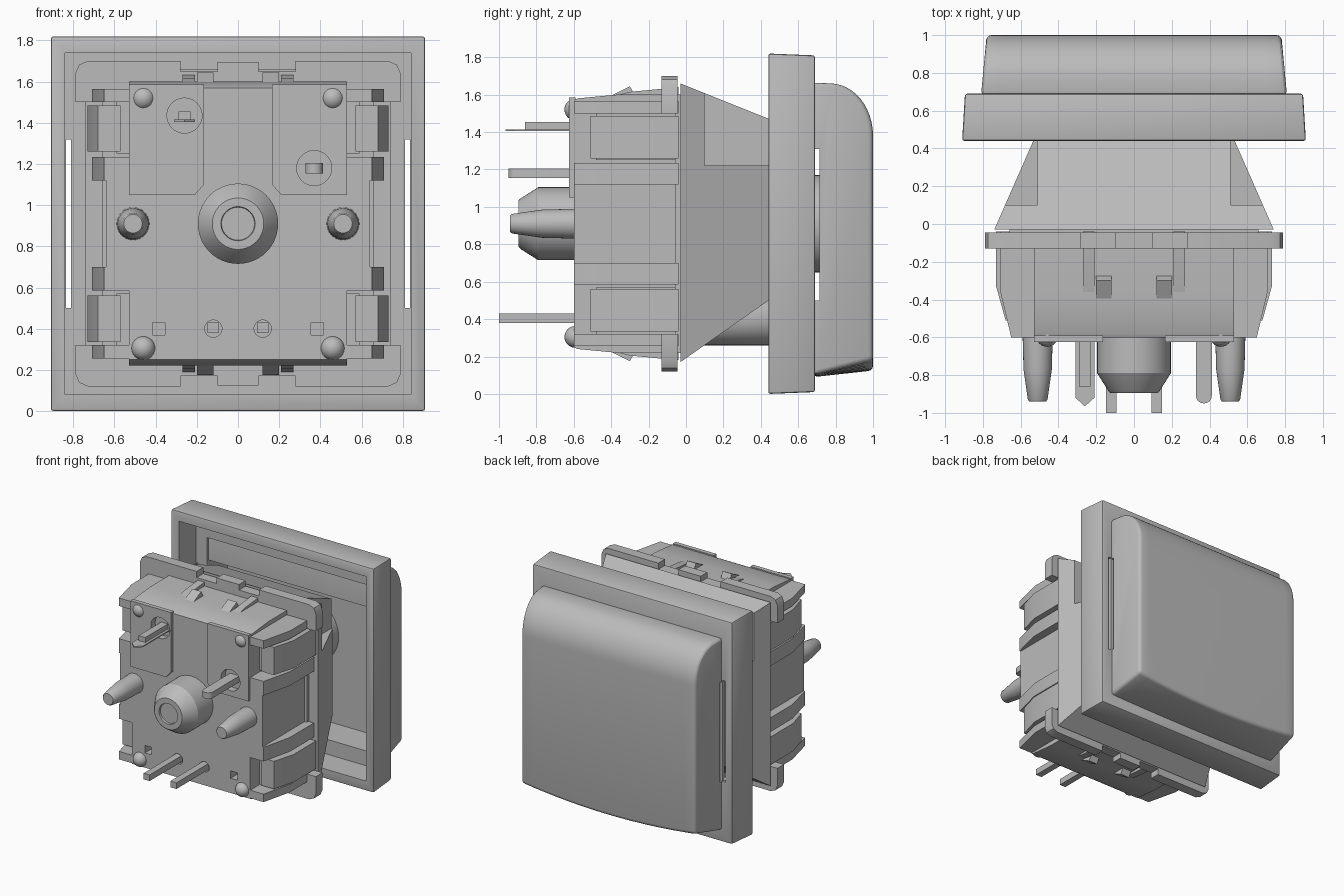
import bpy, bmesh, math

cube = bpy.data.objects.get("Cube")
if cube:
    bpy.data.objects.remove(cube, do_unlink=True)

grey = bpy.data.materials.new("plain_grey")
grey.use_nodes = True
grey.diffuse_color = (0.5, 0.5, 0.5, 1)
grey.node_tree.nodes["Principled BSDF"].inputs["Base Color"].default_value = (0.5, 0.5, 0.5, 1)

MID = 0.91  # height of the centre axis


def flip(z):
    return 2 * MID - z


def loft(name, rings):
    """Skin a list of equal-length closed rings and cap both ends."""
    bm = bmesh.new()
    rows = [[bm.verts.new(p) for p in ring] for ring in rings]
    n = len(rows[0])
    for a, b in zip(rows, rows[1:]):
        for i in range(n):
            bm.faces.new((a[i], a[(i + 1) % n], b[(i + 1) % n], b[i]))
    bm.faces.new(rows[0])
    bm.faces.new(rows[-1])
    bmesh.ops.recalc_face_normals(bm, faces=bm.faces)
    mesh = bpy.data.meshes.new(name)
    bm.to_mesh(mesh)
    bm.free()
    mesh.materials.append(grey)
    ob = bpy.data.objects.new(name, mesh)
    bpy.context.collection.objects.link(ob)
    return ob


def rect(y, x0, x1, z0, z1):
    return [(x0, y, z0), (x1, y, z0), (x1, y, z1), (x0, y, z1)]


def box(name, x0, x1, y0, y1, z0, z1):
    return loft(name, [rect(y0, x0, x1, z0, z1), rect(y1, x0, x1, z0, z1)])


def prism_y(name, pts, y0, y1):
    return loft(name, [[(x, y, z) for x, z in pts] for y in (y0, y1)])


def prism_x(name, pts, x0, x1):
    return loft(name, [[(x, y, z) for y, z in pts] for x in (x0, x1)])


def prism_z(name, pts, z0, z1):
    return loft(name, [[(x, y, z) for x, y in pts] for z in (z0, z1)])


def turned(name, x, z, profile, n=40):
    """Round part about a front-to-back axis; profile is (y, radius)."""
    angles = [math.tau * i / n for i in range(n)]
    return loft(name, [[(x + r * math.cos(a), y, z + r * math.sin(a)) for a in angles]
                       for y, r in profile])


def apply(ob, mod):
    bpy.context.view_layer.objects.active = ob
    bpy.ops.object.modifier_apply(modifier=mod.name)


def cut(ob, cutter):
    mod = ob.modifiers.new("cut", "BOOLEAN")
    mod.operation = "DIFFERENCE"
    mod.solver = "EXACT"
    mod.object = cutter
    apply(ob, mod)
    bpy.data.objects.remove(cutter, do_unlink=True)


def bevel(ob, width, segments=2):
    mod = ob.modifiers.new("bevel", "BEVEL")
    mod.width = width
    mod.segments = segments
    mod.limit_method = "ANGLE"
    mod.angle_limit = math.radians(40)
    apply(ob, mod)


# Keycap skirt: tapered open frame with a slot along each side
skirt = loft("keycap_skirt", [rect(0.44, -0.91, 0.91, 0, 1.82),
                              rect(0.69, -0.895, 0.895, 0.01, 1.81)])
bevel(skirt, 0.012)
cut(skirt, box("cutter", -0.84, 0.84, 0.4, 0.66, 0.08, 1.74))
cut(skirt, box("cutter", -0.74, 0.74, 0.6, 0.8, 0.2, 1.55))
for s in (-1, 1):
    cut(skirt, box("cutter", *sorted((s * 0.81, s * 0.836)), 0.6, 0.8, 0.5, 1.32))

# Keycap top: rounded upper edge, bowed lower edge
outline = [(0.68, 0.09), (1.0, 0.125)]
for i in range(13):
    a = math.pi / 2 * i / 12
    outline.append((0.77 + 0.23 * math.cos(a), 1.38 + 0.28 * math.sin(a)))
outline.append((0.68, 1.665))
rings = []
for k in range(17):
    t = k / 8 - 1
    ring = []
    for j, (y, z) in enumerate(outline):
        depth = (y - 0.68) / 0.32
        lift = 0.01 + 0.045 * depth if j < 2 else 0
        ring.append((t * (0.81 - 0.03 * depth), y, z + lift * t * t))
    rings.append(ring)
cap = loft("keycap_top", rings)
bevel(cap, 0.025, 3)
cut(cap, box("cutter", -0.74, 0.74, 0.6, 0.92, 0.2, 1.36))
cut(cap, box("cutter", -1, 1, 0.6, 0.715, 0.5, 1.31))

# Stem joining switch and keycap
turned("stem", 0, MID, [(0.4, 0.26), (0.95, 0.26)])

# Upper housing: tapered block with notched upper corners
upper = loft("upper_housing", [rect(-0.03, -0.74, 0.74, 0.17, 1.66),
                               rect(0.47, -0.52, 0.52, 0.52, 1.46)])
for s in (-1, 1):
    cut(upper, box("cutter", *sorted((s * 0.51, s)), 0.1, 0.6, 1.22, 2))
box("housing_seam", -0.66, 0.66, -0.06, -0.02, 0.22, 1.6)
turned("lamp", 0, 0.4, [(0.1, 0.14), (0.44, 0.14), (0.52, 0.1), (0.55, 0.04)])

# Flange bars with tabs and rounded corners, top and bottom
half = [(0.1, 1.695), (0.1, 1.65), (0.28, 1.65), (0.28, 1.7), (0.73, 1.7),
        (0.772, 1.682), (0.79, 1.64), (0.79, 1.5)]
bar = [(-x, z) for x, z in reversed(half)] + half
prism_y("flange_top", bar, -0.13, -0.045)
prism_y("flange_bottom", [(x, flip(z)) for x, z in bar], -0.13, -0.045)

# Lower housing core
side = [(-0.6, 1.57), (-0.58, 1.58), (-0.37, 1.6), (-0.04, 1.6)]
core = prism_x("lower_housing", side + [(y, flip(z)) for y, z in reversed(side)], -0.53, 0.53)
for x in (-0.385, 0.385):
    cut(core, box("cutter", x - 0.03, x + 0.03, -0.7, -0.52, 0.37, 0.43))
for x in (-0.12, 0.12):
    cut(core, turned("cutter", x, 0.4, [(-0.7, 0.042), (-0.57, 0.042)], 24))
contacts = {-1: (-0.26, 1.435), 1: (0.37, 1.18)}
for s, (px, pz) in contacts.items():
    # Raised front plate with a round contact well
    pts = [(s * 0.165, 1.585), (s * 0.53, 1.585), (s * 0.53, 1.05),
           (s * 0.21, 1.05), (s * 0.165, 1.1)]
    plate = prism_y("front_plate", pts, -0.625, -0.59)
    cut(plate, turned("cutter", px, pz, [(-0.7, 0.085), (-0.5, 0.085)]))
    cut(core, turned("cutter", px, pz, [(-0.7, 0.085), (-0.57, 0.085)]))

# Side walls, ribs and clips
for s in (-1, 1):
    box("side_wall", *sorted((s * 0.5, s * 0.64)), -0.6, -0.04, 0.585, 1.235)
    rib = [(s * 0.5, -0.04), (s * 0.71, -0.04), (s * 0.71, -0.35),
           (s * 0.65, -0.6), (s * 0.5, -0.6)]
    clip = [(s * 0.57, -0.04), (s * 0.73, -0.04), (s * 0.73, -0.33),
            (s * 0.68, -0.51), (s * 0.57, -0.51)]
    strut = [(s * 0.5, -0.04), (s * 0.59, -0.04), (s * 0.59, -0.48), (s * 0.5, -0.48)]
    parts = [("side_rib", rib, 1.12, 1.235), ("corner_rib", rib, 1.5, 1.565),
             ("side_clip", clip, 1.26, 1.485), ("clip_root", strut, 1.25, 1.5)]
    for name, pts, z0, z1 in parts:
        prism_z(name, pts, z0, z1)
        prism_z(name, pts, flip(z1), flip(z0))

    # Latch wedges and guide rails on the top and bottom walls
    wedge = [(-0.41, 1.59), (-0.3, 1.645), (-0.27, 1.59)]
    rail = [(-0.48, 1.57), (-0.3, 1.615), (-0.04, 1.64), (-0.04, 1.57)]
    for name, pts, x0, x1 in (("latch", wedge, 0.12, 0.2), ("guide_rail", rail, 0.21, 0.27)):
        ends = sorted((s * x0, s * x1))
        prism_x(name, pts, *ends)
        prism_x(name, [(y, flip(z)) for y, z in pts], *ends)

    # Locating posts and round feet
    turned("locating_post", s * 0.51, MID,
           [(-0.58, 0.08), (-0.77, 0.075), (-0.93, 0.052), (-0.94, 0.045)], 32)
    for z in (0.305, 1.52):
        bpy.ops.mesh.primitive_uv_sphere_add(segments=24, ring_count=12, radius=0.058,
                                             location=(s * 0.46, -0.592, z))
        bpy.context.object.name = "round_foot"
        bpy.context.object.data.materials.append(grey)

    # Lamp legs
    box("lamp_leg", s * 0.12 - 0.027, s * 0.12 + 0.027, -1, -0.5, 0.38, 0.43)

# Central boss with a shallow dimple
turned("central_boss", 0, MID,
       [(-0.58, 0.195), (-0.79, 0.195), (-0.885, 0.135), (-0.895, 0.125),
        (-0.895, 0.083), (-0.88, 0.08)], 48)

# Contact pins: one pointed with a stiffening bead, one rounded
prism_z("pointed_pin", [(-0.31, -0.5), (-0.31, -0.92), (-0.26, -0.965),
                        (-0.21, -0.92), (-0.21, -0.5)], 1.405, 1.415)
box("pin_bead", -0.29, -0.23, -0.86, -0.5, 1.41, 1.455)
tip = [(0.37 + 0.042 * math.cos(math.pi * i / 8), -0.91 - 0.04 * math.sin(math.pi * i / 8))
       for i in range(9)]
prism_z("rounded_pin", tip + [(0.328, -0.5), (0.412, -0.5)], 1.155, 1.205)

# Smooth round surfaces, keep edges crisp
bpy.ops.object.select_all(action="DESELECT")
for ob in bpy.context.scene.objects:
    if ob.type == "MESH" and grey.name in ob.data.materials:
        ob.select_set(True)
        bpy.context.view_layer.objects.active = ob
bpy.ops.object.shade_smooth_by_angle(angle=math.radians(28))
